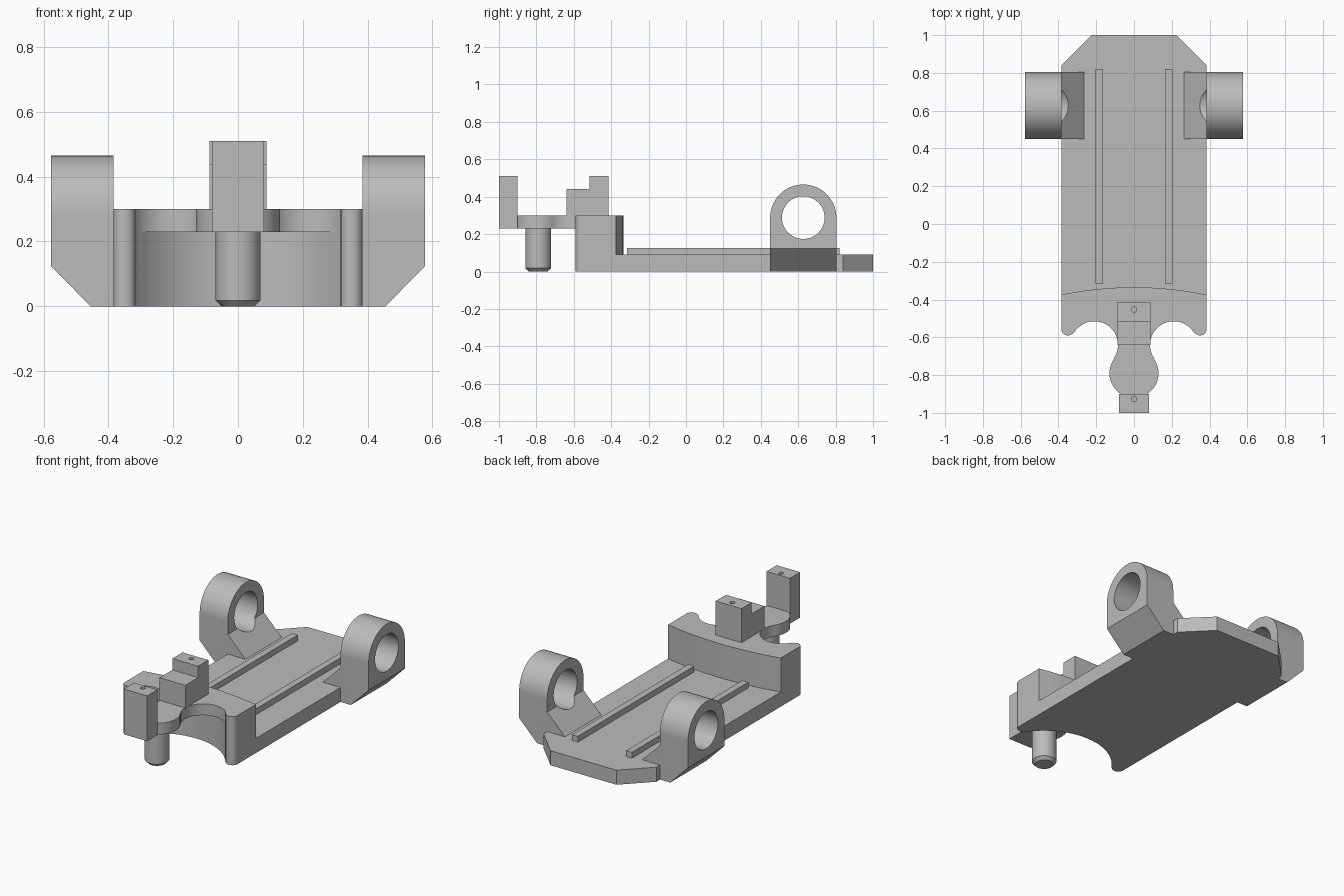
import bpy, bmesh
from math import sin, cos, radians, pi

if "Cube" in bpy.data.objects:
    bpy.data.objects.remove(bpy.data.objects["Cube"])

GREY = (0.5, 0.5, 0.5, 1)
mat = bpy.data.materials.new("plain grey")
mat.use_nodes = True
mat.diffuse_color = GREY
bsdf = next(n for n in mat.node_tree.nodes if n.type == 'BSDF_PRINCIPLED')
bsdf.inputs["Base Color"].default_value = GREY


def arc(cx, cy, r, a0, a1, n=24):
    angles = [radians(a0 + (a1 - a0) * i / n) for i in range(n + 1)]
    return [(cx + r * cos(a), cy + r * sin(a)) for a in angles]


def circle(cx, cy, r, n=64):
    return arc(cx, cy, r, 0, 360, n)[:-1]


def mirrored(half):
    """Close a half outline across x = 0."""
    return half + [(-x, y) for x, y in reversed(half) if abs(x) > 1e-5]


def prism(name, outline, lo, hi, axis='z'):
    """Extrude a flat outline along an axis."""
    place = {'z': lambda a, b, h: (a, b, h),
             'x': lambda a, b, h: (h, a, b),
             'y': lambda a, b, h: (a, h, b)}[axis]
    bm = bmesh.new()
    low = [bm.verts.new(place(a, b, lo)) for a, b in outline]
    high = [bm.verts.new(place(a, b, hi)) for a, b in outline]
    bm.faces.new(low)
    bm.faces.new(high)
    for i in range(len(low)):
        j = (i + 1) % len(low)
        bm.faces.new((low[i], low[j], high[j], high[i]))
    bmesh.ops.recalc_face_normals(bm, faces=bm.faces)
    mesh = bpy.data.meshes.new(name)
    bm.to_mesh(mesh)
    bm.free()
    mesh.materials.append(mat)
    obj = bpy.data.objects.new(name, mesh)
    bpy.context.collection.objects.link(obj)
    return obj


def activate(obj):
    bpy.ops.object.select_all(action='DESELECT')
    obj.select_set(True)
    bpy.context.view_layer.objects.active = obj


def combine(obj, tool, operation='DIFFERENCE'):
    """Apply a boolean and discard the tool."""
    mod = obj.modifiers.new(operation, 'BOOLEAN')
    mod.operation = operation
    mod.solver = 'EXACT'
    mod.object = tool
    activate(obj)
    bpy.ops.object.modifier_apply(modifier=mod.name)
    bpy.data.objects.remove(tool)


def finish(obj):
    activate(obj)
    bpy.ops.object.shade_smooth_by_angle(angle=radians(30))


HALF = 0.385
PIVOT = -0.79
R = 1.873
step = arc(0, -0.335 - R, R, 90, 78.14, 16)

# Floor plate with clipped rear corners
prism("floor_plate", mirrored(step + [(HALF, 0.84), (0.225, 1)]), 0, 0.09)

# Raised front block: rounded horns, side scoops, round tongue
half = (step + arc(0.35, -0.555, 0.035, 0, -148.7, 16)
        + arc(0.21, -0.64, 0.125, 31.3, 215.5, 40)
        + arc(0, PIVOT, 0.13, 35.5, -62, 24))
block = prism("front_block", mirrored(half), 0, 0.3)
combine(block, prism("recess", circle(0, PIVOT, 0.382, 128), -0.1, 0.23))
finish(block)

# Pivot pin with chamfered tip
pin = prism("pivot_pin", circle(0, PIVOT, 0.069), 0, 0.235)
bm = bmesh.new()
bm.from_mesh(pin.data)
tip = [e for e in bm.edges if all(v.co.z < 0.01 for v in e.verts)]
bmesh.ops.bevel(bm, geom=tip, offset=0.018, segments=1, affect='EDGES')
bm.to_mesh(pin.data)
bm.free()
finish(pin)

# Stepped stop block and front post, each with a small top hole
stop = prism("stop_block", [(-0.64, 0.295), (-0.415, 0.295), (-0.415, 0.51),
                            (-0.515, 0.51), (-0.515, 0.44), (-0.64, 0.44)],
             -0.088, 0.088, 'x')
post = prism("front_post", [(-0.08, -1), (0.08, -1), (0.08, -0.9), (-0.08, -0.9)],
             0.23, 0.51)
for obj, y in ((stop, -0.453), (post, -0.927)):
    combine(obj, prism("hole", circle(0, y, 0.014, 24), 0.42, 0.6))
    finish(obj)

# Arch outline shared by the lugs
LUG_Y, LUG_Z, LUG_R = 0.627, 0.288, 0.177
arch = ([(LUG_Y - LUG_R, -0.1), (LUG_Y + LUG_R, -0.1)]
        + arc(LUG_Y, LUG_Z, LUG_R, 0, 180, 48))

for side, s in (("left", 1), ("right", -1)):
    # Guide rail
    prism(side + "_rail", [(s * 0.165, -0.315), (s * 0.205, -0.315),
                           (s * 0.205, 0.82), (s * 0.165, 0.82)], 0.08, 0.126)
    # Lug with inner gusset, chamfered foot and bore
    section = [(0.264, 0.05), (0.264, 0.09), (HALF, 0.211), (HALF, 0.5), (0.577, 0.5),
               (0.577, 0.123), (0.455, 0), (HALF, 0), (HALF, 0.05)]
    lug = prism(side + "_lug", [(s * x, z) for x, z in section], 0.4, 0.9, 'y')
    combine(lug, prism("arch", arch, -0.8, 0.8, 'x'), 'INTERSECT')
    combine(lug, prism("bore", circle(LUG_Y, LUG_Z, 0.114), -0.9, 0.9, 'x'))
    finish(lug)
